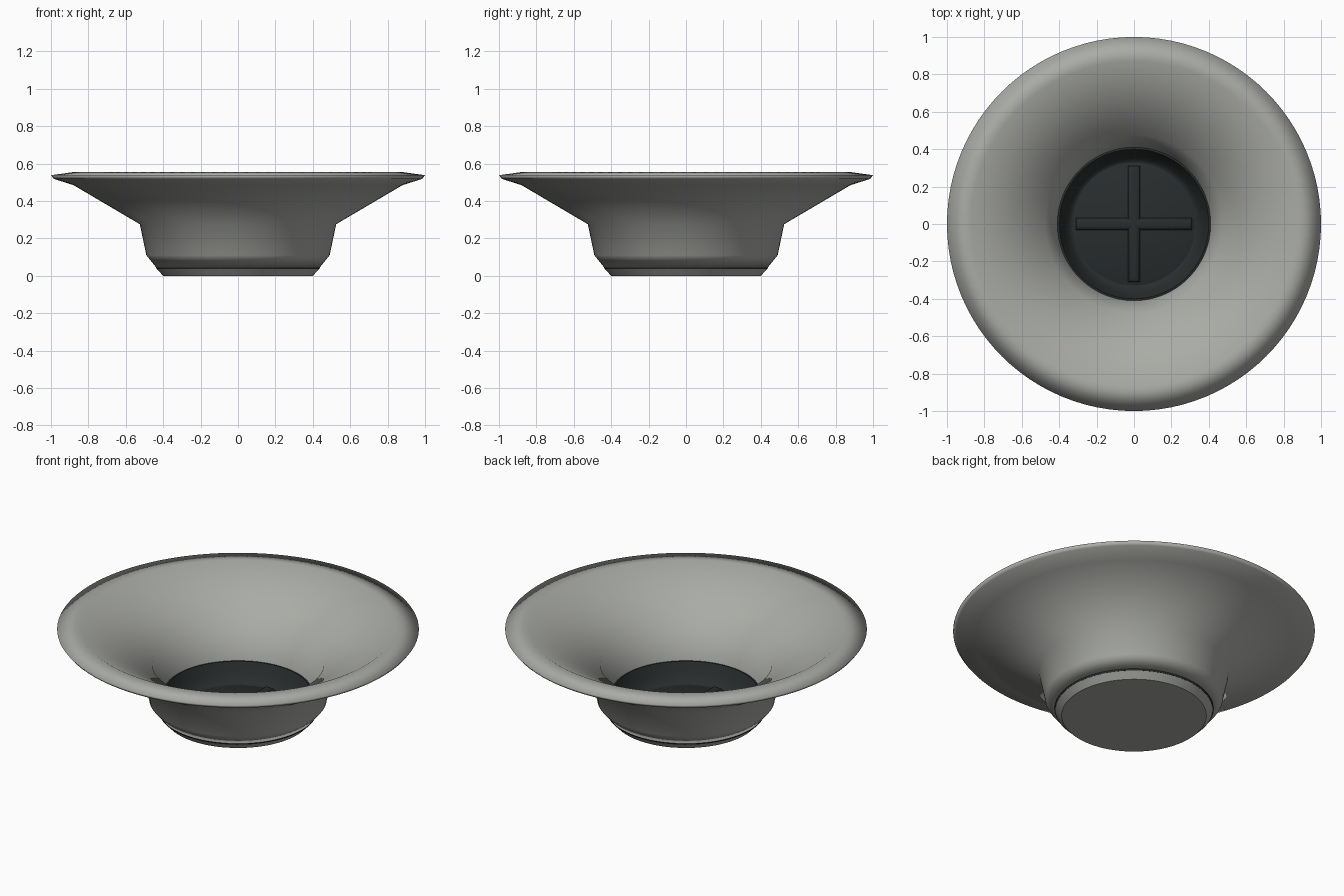
import bpy, bmesh, math
from mathutils import Matrix

if "Cube" in bpy.data.objects:
    bpy.data.objects.remove(bpy.data.objects["Cube"])

SEGS = 96


def material(name, color):
    m = bpy.data.materials.new(name)
    m.diffuse_color = color
    m.use_nodes = True
    m.node_tree.nodes["Principled BSDF"].inputs["Base Color"].default_value = m.diffuse_color
    return m


def finish(bm, name, mat=None, angle=60):
    bmesh.ops.recalc_face_normals(bm, faces=bm.faces)
    me = bpy.data.meshes.new(name)
    bm.to_mesh(me)
    bm.free()
    ob = bpy.data.objects.new(name, me)
    bpy.context.collection.objects.link(ob)
    if mat:
        me.materials.append(mat)
    bpy.ops.object.select_all(action='DESELECT')
    ob.select_set(True)
    bpy.context.view_layer.objects.active = ob
    bpy.ops.object.shade_smooth_by_angle(angle=math.radians(angle))
    return ob


def lathe(name, profile, mat=None, closed=False, angle=60):
    """Spin an (r, z) profile; open profiles get end caps."""
    bm = bmesh.new()
    rings = []
    for r, z in profile:
        rings.append([bm.verts.new((r * math.cos(2 * math.pi * i / SEGS),
                                    r * math.sin(2 * math.pi * i / SEGS), z))
                      for i in range(SEGS)])
    pairs = list(zip(rings, rings[1:]))
    if closed:
        pairs.append((rings[-1], rings[0]))
    for a, b in pairs:
        for i in range(SEGS):
            j = (i + 1) % SEGS
            bm.faces.new((a[i], a[j], b[j], b[i]))
    if not closed:
        bm.faces.new(rings[0])
        bm.faces.new(rings[-1])
    return finish(bm, name, mat, angle)


grey = material("warm_grey", (0.40, 0.41, 0.38, 1))
dark = material("dark_rubber", (0.022, 0.026, 0.026, 1))

# Flared bowl with rolled rim
lathe("flared_bowl", [
    (0.437, 0.044), (0.49, 0.11), (0.525, 0.276), (0.88, 0.485), (0.985, 0.518),
    (1.0, 0.538), (0.87, 0.556), (0.475, 0.325), (0.408, 0.15), (0.40, 0.10)],
    grey, closed=True, angle=170)

# Base plate and dark seam above it
lathe("base_plate", [(0.40, 0.0), (0.435, 0.037)], grey, angle=30)
lathe("base_seam", [(0.435, 0.036), (0.439, 0.045)], dark, angle=30)

# Dark cup lining the hole, with a flat floor
lathe("dark_cup", [(0.402, 0.045), (0.412, 0.155), (0.40, 0.157), (0.375, 0.10),
                   (0.35, 0.06), (0.33, 0.045)], dark)
lathe("floor_disc", [(0.326, 0.03), (0.326, 0.045), (0.322, 0.047)], dark, angle=30)

# Crossed rounded ribs
for k, name in enumerate(("cross_rib_x", "cross_rib_y")):
    bm = bmesh.new()
    bmesh.ops.create_cube(bm, size=1, matrix=Matrix.Diagonal((0.62, 0.062, 0.05, 1)))
    top = [e for e in bm.edges if all(v.co.z > 0 for v in e.verts)]
    bmesh.ops.bevel(bm, geom=top, offset=0.022, segments=4, profile=0.5, affect='EDGES')
    bmesh.ops.transform(bm, verts=bm.verts,
                        matrix=Matrix.Translation((0, 0, 0.048)) @ Matrix.Rotation(k * math.pi / 2, 4, 'Z'))
    finish(bm, name, dark, 60)
